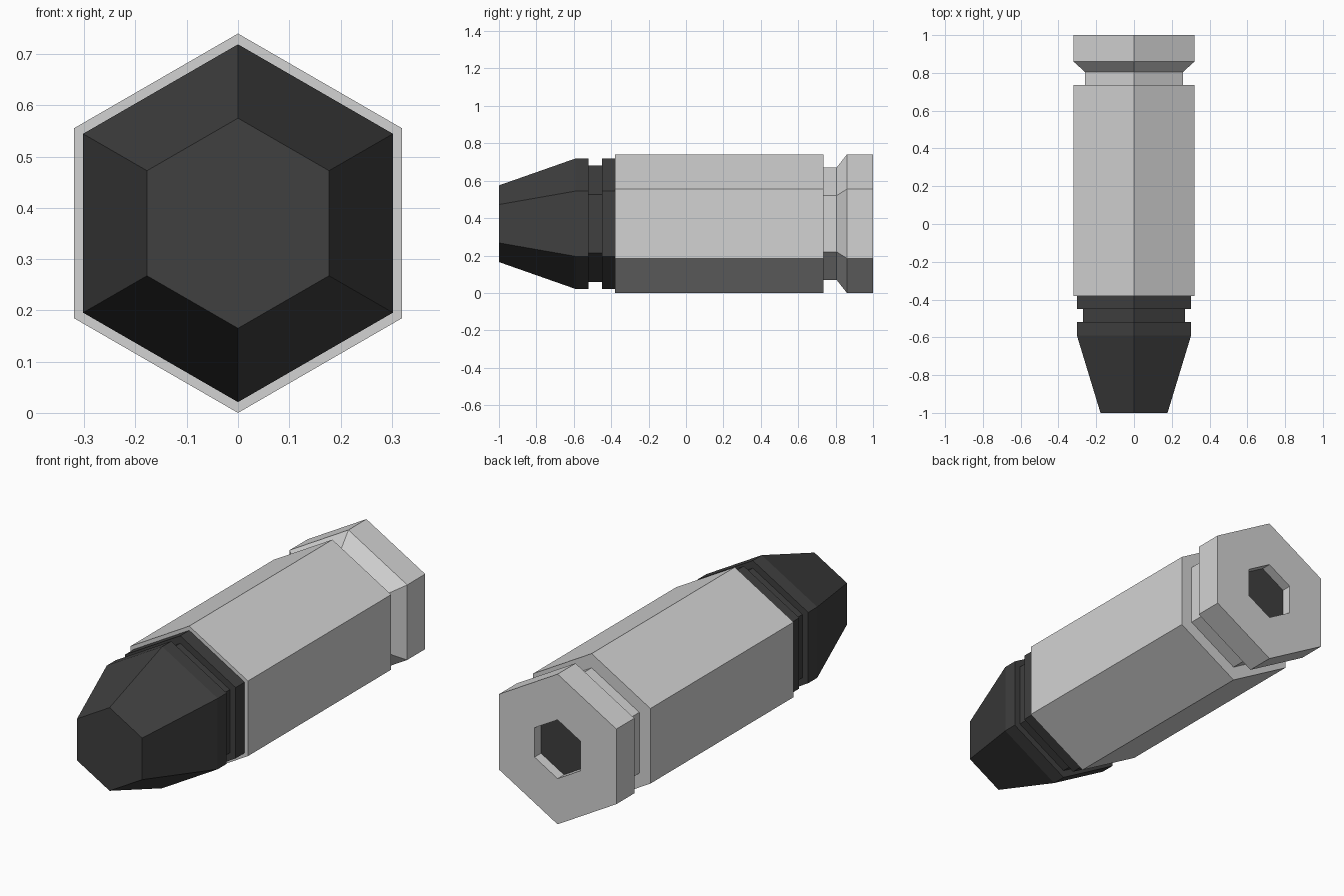
import bpy, bmesh, math

if "Cube" in bpy.data.objects:
    bpy.data.objects.remove(bpy.data.objects["Cube"])

CENTER_Z = 0.37
SIDES = 6


def material(name, value):
    m = bpy.data.materials.new(name)
    m.diffuse_color = (value, value, value, 1)
    m.use_nodes = True
    m.node_tree.nodes["Principled BSDF"].inputs["Base Color"].default_value = m.diffuse_color
    return m


light_grey = material("light grey", 0.65)
dark_grey = material("dark grey", 0.05)


def lathe(name, profile, mat, cap_start=False, cap_end=False):
    """Sweep (y, radius) points round the y axis as a hexagon, point up."""
    bm = bmesh.new()
    rings = []
    for y, r in profile:
        angles = [2 * math.pi * i / SIDES for i in range(SIDES)]
        rings.append([bm.verts.new((r * math.sin(a), y, CENTER_Z + r * math.cos(a)))
                      for a in angles])
    for a, b in zip(rings, rings[1:]):
        for i in range(SIDES):
            j = (i + 1) % SIDES
            bm.faces.new((a[i], b[i], b[j], a[j]))
    if cap_start:
        bm.faces.new(rings[0])
    if cap_end:
        bm.faces.new(rings[-1][::-1])
    mesh = bpy.data.meshes.new(name)
    bm.to_mesh(mesh)
    bm.free()
    mesh.materials.append(mat)
    ob = bpy.data.objects.new(name, mesh)
    bpy.context.collection.objects.link(ob)
    return ob


# Casing: mouth lip, body, extractor groove, rim, recess in the base
lathe("casing", [(-0.38, 0.33), (-0.38, 0.37), (0.735, 0.37), (0.735, 0.30),
                 (0.805, 0.30), (0.86, 0.37), (1.0, 0.37), (1.0, 0.145),
                 (0.95, 0.145)], light_grey)

# Tapered nose with one groove, seated flush in the casing mouth
lathe("nose", [(-1.0, 0.205), (-0.59, 0.349), (-0.52, 0.349), (-0.52, 0.312),
               (-0.45, 0.312), (-0.45, 0.349), (-0.38, 0.349)], dark_grey, cap_start=True)

# Dark plate at the bottom of the base recess
lathe("recess_plate", [(0.945, 0.145), (0.95, 0.145)], dark_grey,
      cap_start=True, cap_end=True)
